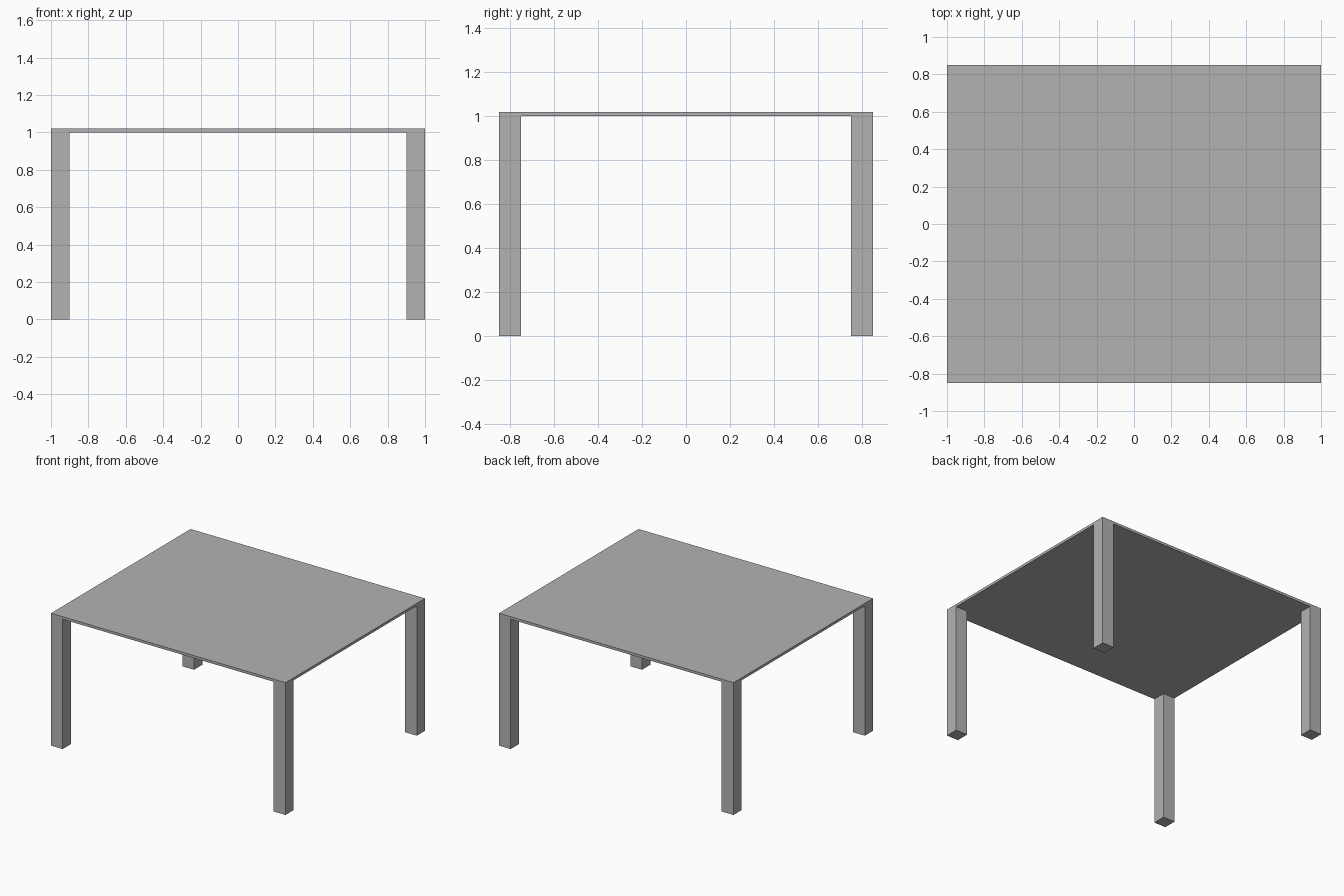
import bpy

# Remove the default cube
cube = bpy.data.objects.get("Cube")
if cube:
    bpy.data.objects.remove(cube, do_unlink=True)

HALF_X, HALF_Y = 1.0, 0.85
LEG = 0.1
UNDERSIDE, HEIGHT = 1.0, 1.02

# Single grey finish
grey = bpy.data.materials.new("grey")
grey.use_nodes = True
colour = (0.45, 0.45, 0.45, 1)
grey.diffuse_color = colour
shader = next(n for n in grey.node_tree.nodes if n.type == "BSDF_PRINCIPLED")
shader.inputs["Base Color"].default_value = colour


def box(name, low, high):
    """Axis-aligned box between two corners."""
    centre = [(a + b) / 2 for a, b in zip(low, high)]
    bpy.ops.mesh.primitive_cube_add(size=1, location=centre)
    obj = bpy.context.object
    obj.name = name
    obj.scale = [b - a for a, b in zip(low, high)]
    bpy.ops.object.transform_apply(location=False, rotation=False, scale=True)
    obj.data.materials.append(grey)
    return obj


# Thin slab top
box("table_top", (-HALF_X, -HALF_Y, UNDERSIDE), (HALF_X, HALF_Y, HEIGHT))

# Square legs flush with the corners
for side, sx in (("left", 1), ("right", -1)):
    for end, sy in (("front", -1), ("back", 1)):
        x = sx * (HALF_X - LEG / 2)
        y = sy * (HALF_Y - LEG / 2)
        box(f"{end}_{side}_leg",
            (x - LEG / 2, y - LEG / 2, 0),
            (x + LEG / 2, y + LEG / 2, UNDERSIDE))
